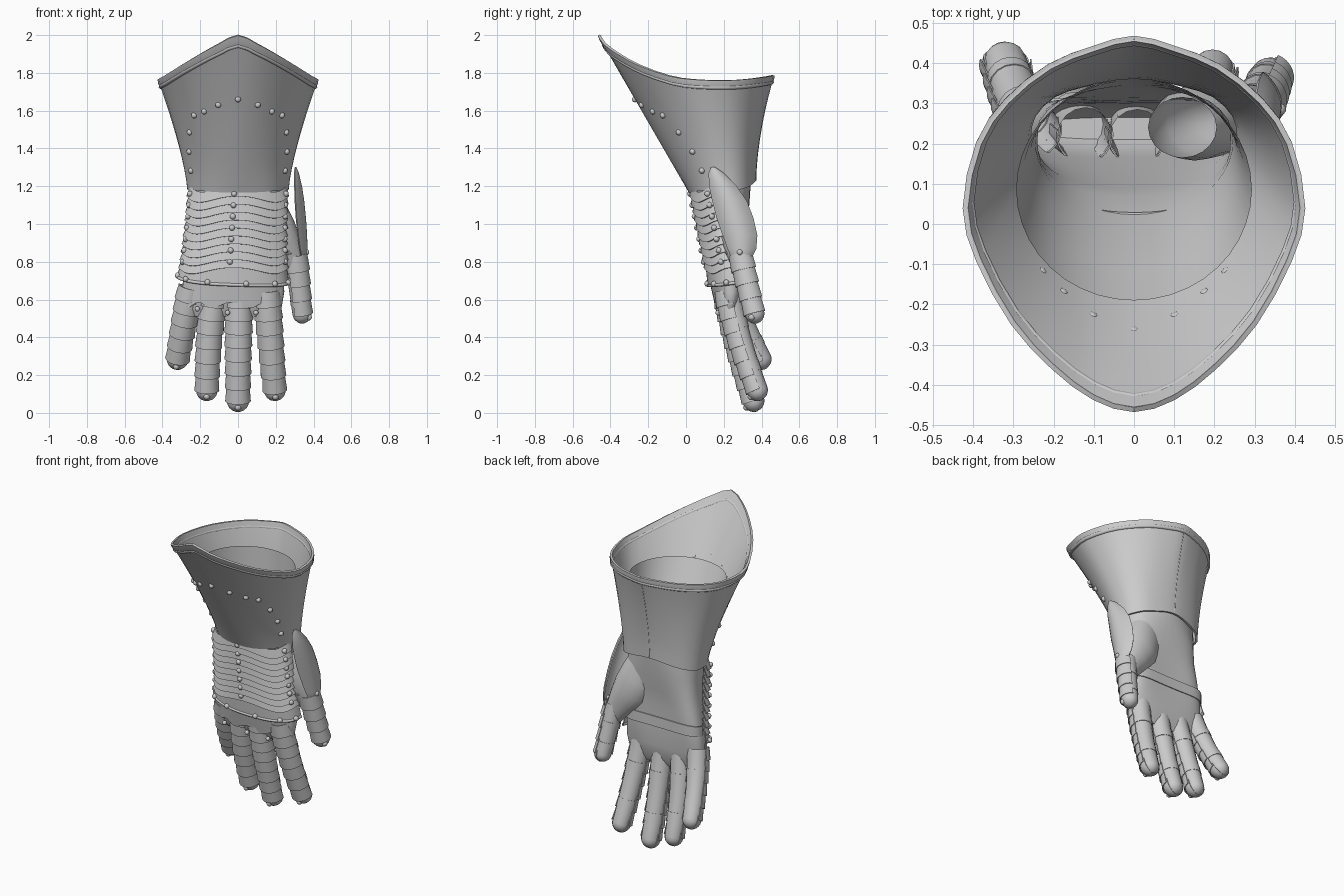
import bpy, bmesh
from math import sin, cos, pi, radians, copysign
from mathutils import Vector as V, Matrix

if "Cube" in bpy.data.objects:
    bpy.data.objects.remove(bpy.data.objects["Cube"])


def finish(name, bm, thick=0):
    bmesh.ops.recalc_face_normals(bm, faces=bm.faces)
    me = bpy.data.meshes.new(name)
    bm.to_mesh(me)
    bm.free()
    ob = bpy.data.objects.new(name, me)
    bpy.context.collection.objects.link(ob)
    if thick:
        m = ob.modifiers.new("thickness", 'SOLIDIFY')
        m.thickness, m.offset = thick, 0
        dg = bpy.context.evaluated_depsgraph_get()
        me = bpy.data.meshes.new_from_object(ob.evaluated_get(dg))
        ob.modifiers.clear()
        ob.data = me
    me.shade_smooth()
    me.set_sharp_from_angle(angle=radians(35))
    return ob


def loft(name, rings, closed=True, cap=False, thick=0):
    bm = bmesh.new()
    vs = [[bm.verts.new(p) for p in r] for r in rings]
    n = len(rings[0])
    for a, b in zip(vs, vs[1:]):
        for i in range(n if closed else n - 1):
            j = (i + 1) % n
            bm.faces.new((a[i], a[j], b[j], b[i]))
    if cap:
        bm.faces.new(vs[-1])
    return finish(name, bm, thick)


def rivets(name, pts, r=0.016):
    bm = bmesh.new()
    for p in pts:
        bmesh.ops.create_uvsphere(bm, u_segments=10, v_segments=6, radius=r, matrix=Matrix.Translation(p))
    return finish(name, bm)


def bead(name, pts, r, cyclic):
    cu = bpy.data.curves.new(name, 'CURVE')
    cu.dimensions, cu.bevel_depth, cu.bevel_resolution = '3D', r, 2
    sp = cu.splines.new('POLY')
    sp.points.add(len(pts) - 1)
    for q, p in zip(sp.points, pts):
        q.co = (*p, 1)
    sp.use_cyclic_u = cyclic
    ob = bpy.data.objects.new(name, cu)
    bpy.context.collection.objects.link(ob)


def smooth_loop(half):
    # mirror a half outline across x and double its points with a spline
    p = [V(q) for q in half] + [V((-x, y, z)) for x, y, z in half[-2:0:-1]]
    out, n = [], len(p)
    for i in range(n):
        a, b, c, d = p[i - 1], p[i], p[(i + 1) % n], p[(i + 2) % n]
        out += [b, (9 * (b + c) - a - d) / 16]
    return out


# --- flared cuff
top = smooth_loop([(0, -.46, 2), (.1, -.43, 1.955), (.2, -.355, 1.90), (.3, -.245, 1.84), (.385, -.09, 1.785),
                   (.418, .04, 1.765), (.385, .2, 1.76), (.315, .305, 1.765), (.21, .39, 1.775),
                   (.1, .435, 1.782), (0, .46, 1.787)])
low = smooth_loop([(0, .02, 1.17), (.09, .03, 1.17), (.17, .06, 1.175), (.225, .11, 1.18), (.255, .165, 1.18),
                   (.262, .215, 1.18), (.25, .27, 1.18), (.2, .32, 1.195), (.13, .345, 1.21),
                   (.06, .36, 1.225), (0, .365, 1.23)])


def cuff_ring(t, out=0):
    ring = []
    for i, (a, b) in enumerate(zip(low, top)):
        back = 1 - abs(i - 20) / 20
        k = t ** (1 + .7 * back)
        p = a.lerp(b, k)
        p.z = a.z + (b.z - a.z) * t
        ring.append(p + V((p.x, p.y - .1, 0)).normalized() * out)
    return ring


cuff = loft("cuff", [cuff_ring(i / 10) for i in range(11)], thick=.012)
loft("cuff_rim_band", [cuff_ring(.94, .006), cuff_ring(.97, .006), cuff_ring(1, .002)], thick=.012)
bead("cuff_rim_bead", cuff_ring(.935, .004), .012, True)
bead("cuff_back_seam", [cuff_ring(i / 10, .003)[20] for i in range(11)], .004, False)
half = [(0, -.27, 1.66), (.105, -.235, 1.63), (.185, -.185, 1.59), (.24, -.13, 1.57),
        (.28, -.06, 1.47), (.265, .03, 1.38), (.255, .08, 1.28)]
bpy.context.view_layer.update()
rivets("cuff_rivets", [cuff.closest_point_on_mesh(V((s * x, y, z)))[1] for x, y, z in half for s in (1, -1)])


# --- leather glove body, its sleeve open inside the cuff
def glove_ring(z, cx, rx, y0, y1, dent=0, tilt=0, out=0, e=.8):
    ring = []
    for i in range(40):
        a = 2 * pi * i / 40
        c, s = cos(a), sin(a)
        x = cx + (rx + out) * copysign(abs(c) ** e, c)
        y = (y0 + y1) / 2 + ((y1 - y0) / 2 + out) * copysign(abs(s) ** e, s)
        if s > 0:
            y -= dent * s ** 4
        ring.append(V((x, y, z - tilt * (y - .1))))
    return ring


sleeve = [glove_ring(*r, e=1) for r in [(1.65, 0, .293, -.19, .362), (1.5, 0, .275, -.115, .357),
                                        (1.35, 0, .26, -.035, .352)]]
wrist = cuff_ring(.03, -.02)
loft("glove_body", sleeve + [wrist[10:] + wrist[:10]] + [glove_ring(*r) for r in [
    (1.1, 0, .24, .07, .345, .01), (1.0, 0, .243, .09, .345, .03), (.9, -.01, .25, .11, .345, .04),
    (.75, -.022, .265, .14, .33, .03),
    (.64, -.025, .27, .165, .31, .01), (.55, -.025, .255, .185, .285), (.51, -.025, .22, .21, .265)]], cap=True)
band = [glove_ring(z, -.02, .264, .145, .335, .03, -.15, .003) for z in (.8, .735)]
loft("palm_strap", [r[:21] for r in band], closed=False, thick=.006)


# --- overlapping wavy lames over the back of the hand
def hand_point(s, z, out=0):
    h = 1.17 - z
    a = s * pi / 2
    x = (.255 + .13 * h * h + out) * copysign(abs(sin(a)) ** .85, s) - .06 * h
    return V((x, .03 + .2 * h - out + .145 * (1 - cos(a) ** .85), z))


S = [i / 16 - 1 for i in range(33)]


def wave(s):
    return .016 * cos(2 * pi * s)


def plate(name, z0, z1, edge, o0, o1, width=1):
    rows = []
    for k in (0, .5, 1):
        z = z0 + (z1 - z0) * k
        rows.append([hand_point(s * width, z + edge(s), o0 + (o1 - o0) * k) for s in S])
    loft(name, rows, closed=False, thick=.006)


for i in range(10):
    z = 1.185 - .042 * i
    plate(f"hand_lame_{i + 1}", z, z - .055, wave, -.002, .014)
rivets("hand_rivets", [hand_point(s, 1.16 - .06 * i, .01) for i in range(7) for s in (-.8, -.03, .8)])


# --- knuckle plate with beaded lower border, and the finger root plate below it
def droop(s):
    return .03 * s * s - .02 * s


def scallop(s):
    return .015 * cos(4 * pi * s)


plate("knuckle_plate", .79, .675, droop, .0, .012)
plate("finger_root_plate", .71, .57, scallop, -.002, -.006, .72)
bead("knuckle_border", [hand_point(s, .678 + droop(s), .012) for s in S], .009, False)
rivets("knuckle_rivets", [hand_point(s, .685 + droop(s), .016) for s in (-.9, -.6, -.25, .12, .5, .85)])


# --- armoured fingers: leather core, lames, domed tip, straps
def finger(name, pts, r0, r1, count, front, start=.14):
    a, b, c = map(V, pts)

    def ring(t, out=0, span=None, dome=0, scale=1):
        p = a.lerp(b, t).lerp(b.lerp(c, t), t)
        d = (b - a).lerp(c - b, t).normalized()
        f = V(front)
        f = (f - d * f.dot(d)).normalized()
        side = d.cross(f)
        r = (r0 + (r1 - r0) * t) * scale + out
        p = p + d * r * sin(dome)
        r *= max(cos(dome), .02)
        n = 16
        if span:
            angs = [radians(span) * (2 * i / n - 1) for i in range(n + 1)]
        else:
            angs = [2 * pi * i / n for i in range(n)]
        return [p + (f * cos(q) + side * sin(q)) * r for q in angs]

    domes = [i * pi / 10 for i in range(1, 6)]
    loft(name + "_leather", [ring(start + (1 - start) * i / 8, 0, None, 0, .93) for i in range(9)]
         + [ring(1, 0, None, q, .93) for q in domes], cap=True)
    step = (1 - start) / count
    for i in range(count):
        t = start + step * i
        loft(f"{name}_lame_{i + 1}", [ring(t - step * .1, -.003, 100), ring(min(t + step * 1.05, 1), .006, 100)],
             closed=False, thick=.004)
    loft(name + "_tip", [ring(.95, -.003, 105)] + [ring(1, -.003, 105, q) for q in [0] + domes],
         closed=False, thick=.005)
    for t in (.45, .82):
        loft(f"{name}_strap_{int(t * 100)}", [ring(t - .04, -.001, None, 0, .94), ring(t + .04, -.001, None, 0, .94)],
             thick=.006)
    rivets(name + "_rivet", [ring(1, -.008, None, .4)[0]], .018)


fwd = (0, -1, 0)
finger("little_finger", [(-.235, .22, .72), (-.28, .265, .52), (-.32, .4, .285)], .072, .058, 6, fwd)
finger("ring_finger", [(-.11, .21, .72), (-.16, .25, .45), (-.165, .36, .12)], .075, .058, 7, fwd)
finger("middle_finger", [(.01, .205, .72), (.0, .245, .42), (0, .36, .064)], .075, .06, 8, fwd)
finger("index_finger", [(.145, .21, .72), (.165, .25, .45), (.195, .38, .12)], .075, .058, 7, fwd)
rivets("finger_base_rivets", [V((x, .17, z)) for x, z in ((-.215, .55), (-.055, .53), (.095, .53))], .014)

# --- thumb
finger("thumb", [(.3, .285, .86), (.318, .32, .7), (.337, .365, .525)], .066, .053, 4, (1, -.6, 0), .08)
path = [(.12, .24, 1.14, .085), (.15, .25, 1.04, .105), (.19, .262, .95, .108), (.24, .275, .87, .088),
        (.285, .29, .8, .064), (.312, .3, .75, .05)]
loft("thumb_root", [[V((x + r * cos(a), y + .88 * r * sin(a), z + .6 * r * cos(a)))
                     for a in [2 * pi * i / 20 for i in range(20)]] for x, y, z, r in path], cap=True)

# --- leaf-shaped thumb guard: z, near edge y, far edge y, crest x
rows = [(1.3, .135, .15, .305), (1.27, .122, .195, .318), (1.2, .125, .265, .335), (1.12, .142, .32, .347),
        (1.03, .165, .355, .356), (.94, .197, .375, .362), (.87, .222, .37, .364), (.83, .24, .35, .362),
        (.81, .27, .32, .36)]
loft("thumb_guard", [[V((cx - .25 * (y1 - y0) * u * u, (y0 + y1) / 2 + u * (y1 - y0) / 2, z))
                      for u in [i / 6 - 1 for i in range(13)]] for z, y0, y1, cx in rows], closed=False, thick=.008)
rivets("thumb_guard_rivets", [V((.362, .285, .85)), V((.28, .235, .87))])
# hinge coil joining the thumb to the hand
bead("thumb_hinge", [V((.27 + .012 * cos(i), .225 + .012 * sin(i), .83 + .0025 * i)) for i in range(20)], .004, False)
